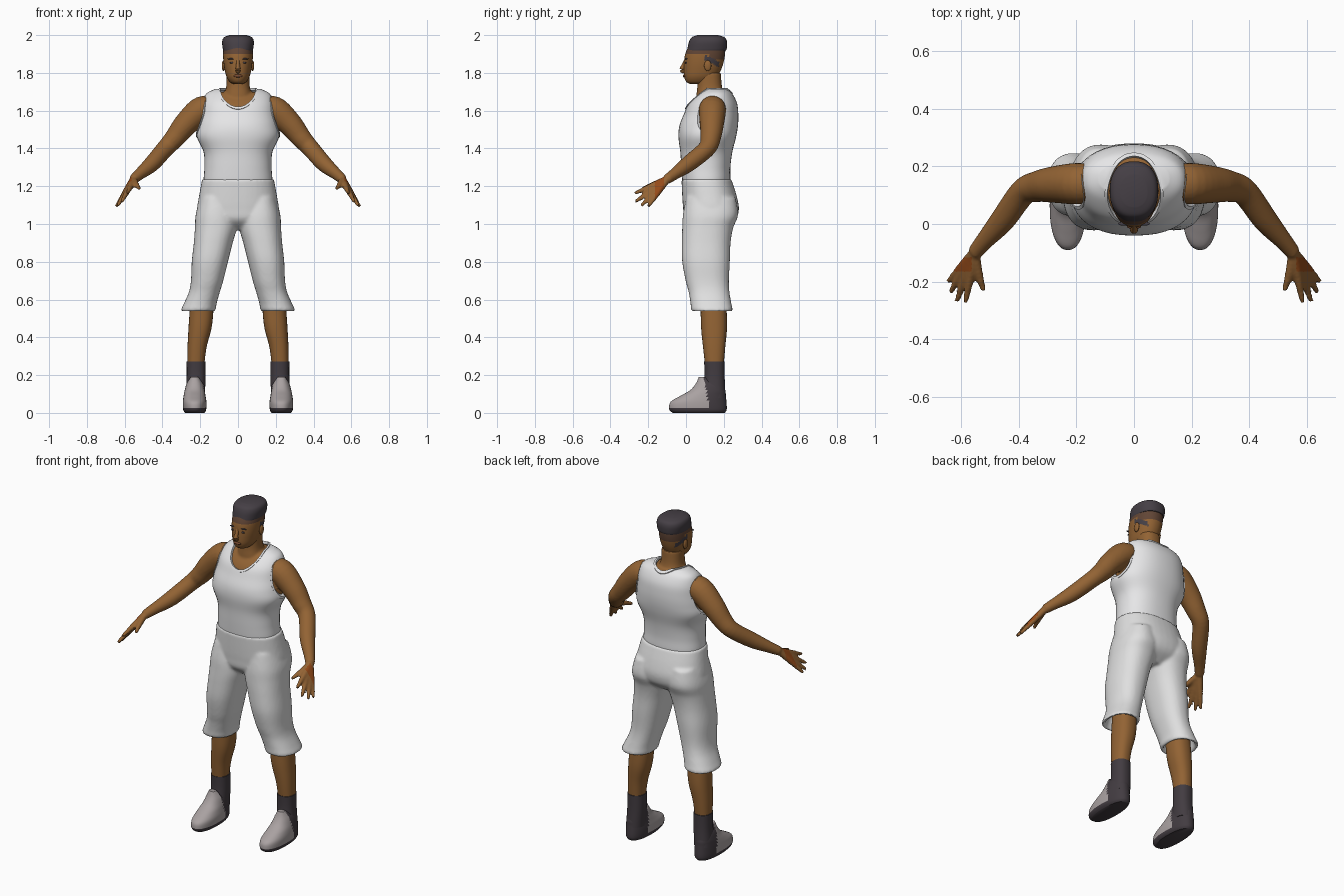
import bpy, bmesh, math
from mathutils import Vector, Matrix

if "Cube" in bpy.data.objects:
    bpy.data.objects.remove(bpy.data.objects["Cube"])


def material(name, *rgb):
    m = bpy.data.materials.new(name)
    m.use_nodes = True
    m.diffuse_color = (*rgb, 1)
    m.node_tree.nodes["Principled BSDF"].inputs["Base Color"].default_value = (*rgb, 1)
    return m


SKIN = material("brown skin", .29, .125, .034)
FADE = material("shaved hair brown", .12, .06, .036)
HAIR = material("dark hair", .06, .05, .06)
LIPS = material("lip brown", .19, .07, .03)
RUST = material("rust hand mark", .30, .07, .01)
SHIRT = material("white shirt", .82, .82, .83)
SHORTS = material("off white shorts", .74, .74, .74)
SOCK = material("dark sock and sole", .055, .045, .053)
SHOE = material("grey shoe", .40, .36, .36)


# Smooth interpolation through key tuples
def spline(keys, steps):
    out = []
    for i in range(len(keys) - 1):
        a, b, c, d = (keys[max(0, min(len(keys) - 1, i + k))] for k in (-1, 0, 1, 2))
        for j in range(steps):
            t = j / steps
            out.append([q + .5 * t * (r - p + t * (2*p - 5*q + 4*r - s + t * (3*(q - r) + s - p)))
                        for p, q, r, s in zip(a, b, c, d)])
    return out + [list(keys[-1])]


def skin(bm, loops):
    rows = [[bm.verts.new(p) for p in loop] for loop in loops]
    n = len(rows[0])
    for a, b in zip(rows, rows[1:]):
        for i in range(n):
            bm.faces.new((a[i], a[(i + 1) % n], b[(i + 1) % n], b[i]))
    bm.faces.new(rows[0])
    bm.faces.new(rows[-1])


# Stack of rounded sections: (z, x0, x1, y0, y1)
def loft(bm, keys, side=1, n=40, steps=5, power=2.3):
    def soft(v):
        return math.copysign(abs(v) ** (2 / power), v)
    loops = []
    for z, x0, x1, y0, y1 in spline(keys, steps):
        ring = [math.tau * i / n for i in range(n)]
        loops.append([(side * ((x0 + x1) + (x1 - x0) * soft(math.cos(a))) / 2,
                       ((y0 + y1) + (y1 - y0) * soft(math.sin(a))) / 2, z) for a in ring])
    skin(bm, loops)


# Round limb along a path: (x, y, z, radius)
def tube(bm, keys, side=1, n=16, steps=5):
    pts = spline(keys, steps)
    loops = []
    for i, (x, y, z, r) in enumerate(pts):
        t = Vector(pts[min(i + 1, len(pts) - 1)][:3]) - Vector(pts[max(i - 1, 0)][:3])
        q = t.to_track_quat('Z', 'Y')
        ring = [Vector((x, y, z)) + q @ Vector((r * math.cos(a), r * math.sin(a), 0))
                for a in (math.tau * k / n for k in range(n))]
        loops.append([(side * v.x, v.y, v.z) for v in ring])
    skin(bm, loops)


def ball(bm, centre, size, segments=24):
    bmesh.ops.create_uvsphere(bm, u_segments=segments, v_segments=segments // 2, radius=1,
                              matrix=Matrix.Translation(centre) @ Matrix.Diagonal((*size, 1)))


def finish(name, bm, *mats):
    bmesh.ops.recalc_face_normals(bm, faces=bm.faces)
    me = bpy.data.meshes.new(name)
    bm.to_mesh(me)
    bm.free()
    ob = bpy.data.objects.new(name, me)
    bpy.context.collection.objects.link(ob)
    return dress(ob, *mats)


def dress(ob, *mats, rule=None):
    ob.data.materials.clear()
    for m in mats:
        ob.data.materials.append(m)
    for p in ob.data.polygons:
        p.use_smooth = True
        p.material_index = rule(p.center, p.normal) if rule else 0
    ob.data.set_sharp_from_angle(angle=math.radians(50))
    return ob


# Apply a list of modifiers, each given as (type, settings)
def modify(ob, *mods):
    for kind, settings in mods:
        m = ob.modifiers.new(kind.title(), kind)
        for k, v in settings.items():
            setattr(m, k, v)
    dg = bpy.context.evaluated_depsgraph_get()
    me = bpy.data.meshes.new_from_object(ob.evaluated_get(dg))
    ob.modifiers.clear()
    ob.data = me
    return ob


def fuse(ob, voxel, rounds):
    return modify(ob, ('REMESH', dict(mode='VOXEL', voxel_size=voxel)),
                  ('SMOOTH', dict(factor=.5, iterations=rounds)))


def sym(z, r, y0, y1):
    return (z, -r, r, y0, y1)


def inflate(keys, d):
    return [(z + (d if z > 1.7 else 0), x0 - d, x1 + d, y0 - d, y1 + d) for z, x0, x1, y0, y1 in keys]


# Upper body: chest, neck, arms and hands as one skin
torso = [sym(*k) for k in (
    (1.2, .178, -.015, .23), (1.235, .182, -.02, .235), (1.3, .178, -.025, .235),
    (1.38, .182, -.03, .245), (1.46, .217, -.04, .265), (1.52, .212, -.035, .275),
    (1.58, .2, -.012, .277), (1.64, .19, .015, .27), (1.69, .168, .065, .245), (1.715, .12, .1, .215))]
bm = bmesh.new()
loft(bm, inflate(torso, -.016))
loft(bm, [sym(1.6, .1, .05, .22), sym(1.68, .075, .055, .205), sym(1.73, .062, .06, .19), sym(1.8, .06, .06, .185)])
wrist = (.553, -.1, 1.237)
tips = ((.585, -.272, 1.162), (.615, -.268, 1.118), (.637, -.237, 1.097), (.645, -.2, 1.092))
for s in (1, -1):
    tube(bm, [(.12, .14, 1.6, .06), (.19, .14, 1.605, .072), (.275, .137, 1.53, .064), (.335, .13, 1.455, .054),
              (.385, .11, 1.4, .047), (.455, .015, 1.32, .043), (.52, -.06, 1.265, .031), (*wrist, .026)], s, 24)
    for tip in tips:
        mid = [w + (t - w) * .5 for w, t in zip(wrist, tip)]
        tube(bm, [(*wrist, .02), (*mid, .016), (*tip, .009)], s, 12)
    tube(bm, [(*wrist, .018), (.541, -.165, 1.212, .016), (.522, -.232, 1.187, .009)], s, 12)
body = fuse(finish("upper_body", bm, SKIN), .007, 3)
dress(body, SKIN, RUST, rule=lambda c, n: int(
    abs(c.x) > .56 and -.165 < c.y < -.115 and n.z + abs(n.x) > .5))


# Sleeveless shirt: hollow shell with neck and arm openings, plus raised trims
def shell(name, grow, thick):
    b = bmesh.new()
    loft(b, inflate(torso, grow))
    return modify(finish(name, b, SHIRT), ('SOLIDIFY', dict(thickness=thick, offset=-1)))


def cutter(centre, size, scale):
    b = bmesh.new()
    ball(b, centre, [v * scale for v in size], 48)
    ob = finish("opening_cutter", b)
    ob.hide_render = True
    return ob


def cut(ob, tool, how='DIFFERENCE'):
    modify(ob, ('BOOLEAN', dict(object=tool, operation=how, solver='EXACT')))


shirt = shell("shirt", 0, .009)
openings = {"neck_trim": ((0, .08, 1.735), (.095, .16, .132)),
            "left_arm_trim": ((.272, .13, 1.59), (.11, .105, .132)),
            "right_arm_trim": ((-.272, .13, 1.59), (.11, .105, .132))}
for name, (centre, size) in openings.items():
    hole, rim = cutter(centre, size, 1), cutter(centre, size, 1.1)
    cut(shirt, hole)
    trim = shell(name, .005, .014)
    cut(trim, rim, 'INTERSECT')
    cut(trim, hole)
    dress(trim, SHIRT)
    for tool in (hole, rim):
        bpy.data.objects.remove(tool)
dress(shirt, SHIRT)

# Knee-length shorts, hollow at the hems
bm = bmesh.new()
loft(bm, [sym(1.238, .19, -.024, .24), sym(1.15, .206, -.02, .268), sym(1.08, .216, -.015, .28),
          sym(1.02, .2, -.005, .262), sym(.97, .09, .05, .2)])
for s in (1, -1):
    loft(bm, [(1.14, .03, .2, 0, .262), (1.05, .004, .224, -.016, .276), (.98, .006, .228, -.02, .25),
              (.9, .028, .234, -.022, .236), (.8, .053, .245, -.02, .232), (.7, .078, .249, -.002, .227),
              (.64, .096, .26, .014, .23), (.58, .113, .286, .024, .24), (.543, .12, .302, .028, .247),
              (.543, .136, .284, .044, .23), (.6, .136, .262, .05, .22), (.64, .14, .24, .06, .2)], s)
dress(fuse(finish("shorts", bm, SHORTS), .009, 4), SHORTS)

# Lower legs, socks and shoes
for s, side in ((1, "left"), (-1, "right")):
    bm = bmesh.new()
    loft(bm, [(.68, .13, .245, .07, .21), (.55, .13, .255, .077, .215), (.45, .14, .262, .08, .217),
              (.35, .166, .267, .09, .208), (.26, .178, .268, .1, .2)], s)
    finish(side + "_lower_leg", bm, SKIN)
    bm = bmesh.new()
    loft(bm, [(.272, .172, .272, .096, .205), (.18, .172, .272, .097, .205), (.08, .176, .28, .08, .21)], s)
    finish(side + "_sock", bm, SOCK)
    bm = bmesh.new()
    loft(bm, [(0, .178, .28, -.07, .205), (.012, .17, .289, -.085, .214), (.03, .167, .292, -.09, .216),
              (.06, .167, .292, -.08, .214), (.09, .172, .288, -.03, .211), (.12, .177, .282, .022, .208),
              (.155, .186, .272, .052, .19), (.19, .21, .25, .068, .1)], s, 56)
    shoe = finish(side + "_shoe", bm, SHOE)
    dress(shoe, SHOE, SOCK, rule=lambda c, n: int(c.z < .024 or c.y > .13 - c.z * .2))

# Head with shaved sides
bm = bmesh.new()
loft(bm, [sym(1.74, .022, .025, .1), sym(1.752, .043, .002, .135), sym(1.78, .061, -.01, .165),
          sym(1.82, .071, -.012, .187), sym(1.86, .077, -.01, .2), sym(1.9, .079, -.004, .207),
          sym(1.94, .077, .012, .208)], n=64, steps=8, power=2.15)


def scalp(c, n):
    band = c.z + (c.y - .14) * .5
    if abs(c.x) > .03 and .1 < c.y < .175 and 1.848 < band < 1.876:
        return 2
    return int(c.z > 1.9 or (c.y > .12 and c.z > 1.872))


dress(finish("head", bm, SKIN), SKIN, FADE, HAIR, rule=scalp)

# Flat-topped hair
bm = bmesh.new()
loft(bm, [sym(1.918, .078, .006, .212), sym(1.93, .081, .008, .216), sym(1.965, .084, .016, .217),
          sym(1.988, .074, .03, .205), sym(2, .045, .06, .17)])
finish("hair", bm, HAIR)

# Face features
bm = bmesh.new()
tube(bm, [(0, 0, 1.87, .009), (0, -.014, 1.84, .01), (0, -.02, 1.816, .014), (0, -.008, 1.805, .01)])
finish("nose", bm, SKIN)
bm = bmesh.new()
ball(bm, (0, -.009, 1.784), (.025, .008, .008))
finish("lips", bm, LIPS)
for s, side in ((1, "left"), (-1, "right")):
    for part, mat, centre, size in (
            ("eye", HAIR, (.032, -.001, 1.854), (.013, .005, .005)),
            ("eyebrow", HAIR, (.034, .001, 1.874), (.021, .007, .004)),
            ("ear", SKIN, (.077, .115, 1.838), (.009, .019, .029))):
        bm = bmesh.new()
        ball(bm, (s * centre[0], *centre[1:]), size)
        finish(side + "_" + part, bm, mat)
